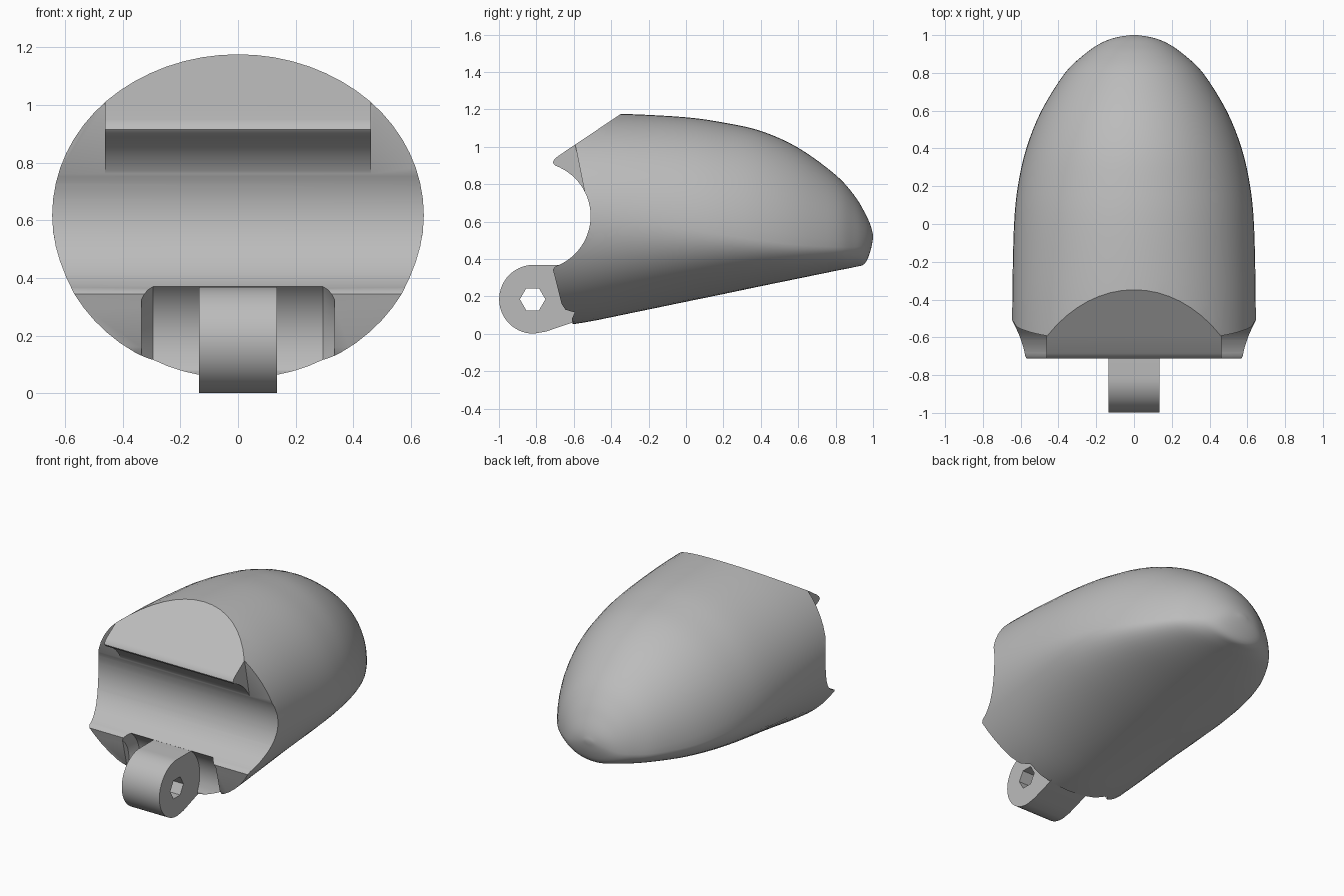
import bpy, bmesh, math

if "Cube" in bpy.data.objects:
    bpy.data.objects.remove(bpy.data.objects["Cube"], do_unlink=True)

grey = bpy.data.materials.new("plain grey")
grey.use_nodes = True
colour = (0.5, 0.5, 0.5, 1)
grey.diffuse_color = colour
grey.node_tree.nodes["Principled BSDF"].inputs["Base Color"].default_value = colour


def loft(name, rings):
    """Skin a list of equal rings and cap both ends."""
    bm = bmesh.new()
    loops = [[bm.verts.new(p) for p in ring] for ring in rings]
    for a, b in zip(loops, loops[1:]):
        for i in range(len(a)):
            j = (i + 1) % len(a)
            bm.faces.new((a[i], a[j], b[j], b[i]))
    bm.faces.new(loops[0])
    bm.faces.new(loops[-1])
    bmesh.ops.recalc_face_normals(bm, faces=bm.faces)
    mesh = bpy.data.meshes.new(name)
    bm.to_mesh(mesh)
    bm.free()
    mesh.materials.append(grey)
    obj = bpy.data.objects.new(name, mesh)
    bpy.context.collection.objects.link(obj)
    return obj


def prism(name, profile, x0, x1):
    """Extrude a (y, z) profile along x."""
    return loft(name, [[(x, y, z) for y, z in profile] for x in (x0, x1)])


def arc(cy, cz, r, start, end, steps):
    angles = [math.radians(start + (end - start) * i / steps) for i in range(steps + 1)]
    return [(cy + r * math.cos(a), cz + r * math.sin(a)) for a in angles]


def select(obj):
    bpy.ops.object.select_all(action="DESELECT")
    obj.select_set(True)
    bpy.context.view_layer.objects.active = obj


def cut(obj, cutter):
    cutter.hide_render = True
    mod = obj.modifiers.new("cut", "BOOLEAN")
    mod.operation = "DIFFERENCE"
    mod.solver = "EXACT"
    mod.object = cutter
    select(obj)
    bpy.ops.object.modifier_apply(modifier=mod.name)
    bpy.data.objects.remove(cutter, do_unlink=True)


def smooth(obj, degrees):
    select(obj)
    bpy.ops.object.shade_smooth_by_angle(angle=math.radians(degrees))


def spline(keys, steps):
    """Catmull-Rom curve through rows of numbers."""
    rows = []
    for i in range(len(keys) - 1):
        p0, p1, p2 = keys[max(i - 1, 0)], keys[i], keys[i + 1]
        p3 = keys[min(i + 2, len(keys) - 1)]
        for s in range(steps):
            t = s / steps
            rows.append([b + 0.5 * t * (c - a + t * (2 * a - 5 * b + 4 * c - d + t * (3 * (b - c) + d - a)))
                         for a, b, c, d in zip(p0, p1, p2, p3)])
    return rows + [list(keys[-1])]


# Fingertip shell: y, half width, bottom, widest height, top
stations = [
    (-0.78, 0.645, 0.03, 0.62, 1.178),
    (-0.55, 0.645, 0.06, 0.62, 1.178),
    (-0.30, 0.643, 0.11, 0.60, 1.175),
    (0.00, 0.635, 0.172, 0.56, 1.158),
    (0.20, 0.615, 0.213, 0.53, 1.13),
    (0.40, 0.57, 0.255, 0.50, 1.085),
    (0.60, 0.49, 0.296, 0.475, 0.995),
    (0.80, 0.365, 0.337, 0.465, 0.85),
    (0.90, 0.26, 0.357, 0.465, 0.74),
    (0.955, 0.18, 0.375, 0.475, 0.65),
    (0.985, 0.105, 0.44, 0.50, 0.585),
    (1.0, 0.02, 0.51, 0.52, 0.53),
]
SIDES = 64
rings = []
for y, w, low, mid, top in spline(stations, 4):
    ring = []
    for i in range(SIDES):
        a = 2 * math.pi * i / SIDES
        height = top - mid if math.sin(a) > 0 else mid - low
        ring.append((w * math.cos(a), y, mid + height * math.sin(a)))
    rings.append(ring)
shell = loft("fingertip_shell", rings)

# Open end: sloped top, rounded nose, concave joint seat and lower lip
end_profile = [(-1.2, 1.343), (-0.1, 1.343), (-0.35, 1.175), (-0.685, 0.95), (-0.705, 0.932), (-0.712, 0.915)]
end_profile += arc(-0.797, 0.63, 0.287, 70, -70, 28)
end_profile += [(-0.712, 0.345), (-0.70, 0.30), (-0.665, 0.16), (-0.645, 0.13),
                (-0.61, 0.11), (-0.60, -0.1), (-1.2, -0.1)]
cut(shell, prism("end_cutter", end_profile, -1, 1))

# Steps on both sides of the nose
step = [(-1, 1.3), (-0.6, 1.3), (-0.59, 1.0), (-0.53, 0.70), (-1, 0.70)]
for side in (-1, 1):
    cut(shell, prism("step_cutter", step, side * 0.462, side * 0.9))

# Clearance pocket around the hinge, with flared ends
pocket = [[(x, y, z) for y, z in arc(-0.82, 0.185, r, 0, 354, 59)]
          for x, r in ((-0.335, 0.18), (-0.295, 0.235), (0.295, 0.235), (0.335, 0.18))]
cut(shell, loft("pocket_cutter", pocket))
smooth(shell, 30)

# Hinge barrel with its arm and hexagonal pin hole
barrel = arc(-0.815, 0.185, 0.184, 90, 270, 28) + [(-0.75, 0.012), (-0.58, 0.07), (-0.58, 0.368)]
hinge = prism("hinge_barrel", barrel, -0.135, 0.135)
cut(hinge, prism("pin_cutter", arc(-0.82, 0.185, 0.068, 0, 300, 5), -0.3, 0.3))
smooth(hinge, 30)
